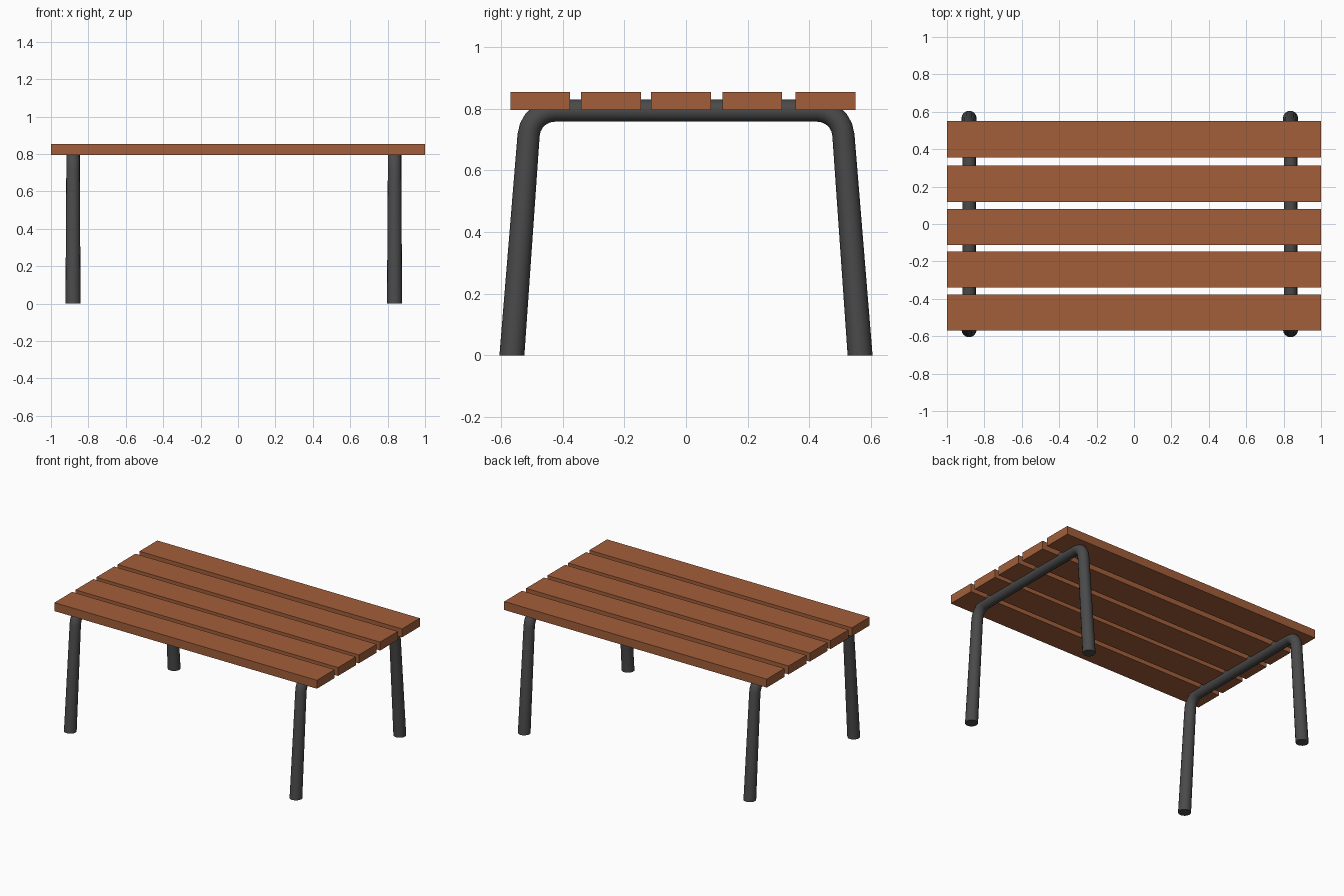
import bpy, bmesh, math
from mathutils import Vector

if "Cube" in bpy.data.objects:
    bpy.data.objects.remove(bpy.data.objects["Cube"])


def material(name, rgb):
    m = bpy.data.materials.new(name)
    m.diffuse_color = (*rgb, 1)
    m.use_nodes = True
    m.node_tree.nodes["Principled BSDF"].inputs["Base Color"].default_value = m.diffuse_color
    return m


wood = material("brown wood", (0.36, 0.112, 0.042))
metal = material("dark metal", (0.068, 0.068, 0.068))


def add_object(name, bm, mat):
    bmesh.ops.recalc_face_normals(bm, faces=bm.faces[:])
    me = bpy.data.meshes.new(name)
    bm.to_mesh(me)
    bm.free()
    me.materials.append(mat)
    ob = bpy.data.objects.new(name, me)
    bpy.context.collection.objects.link(ob)
    return ob


# table top slats
Z0, Z1, WIDTH = 0.796, 0.854, 0.194
for i, y in enumerate((-0.473, -0.243, -0.016, 0.215, 0.453)):
    bm = bmesh.new()
    bmesh.ops.create_cube(bm, size=1)
    for v in bm.verts:
        v.co = (v.co.x * 2, v.co.y * WIDTH + y, v.co.z * (Z1 - Z0) + (Z0 + Z1) / 2)
    add_object(f"slat_{i + 1}", bm, wood)

# bent tube frames: (y, z, radius, tilt of the cross-section) along one half
SIDES, BEND, TILT = 16, 0.085, math.radians(4.5)
half = [(-0.565, 0.0, 0.0405, math.pi)]
for k in range(6):
    a = math.pi - TILT + (math.pi / 2 - math.pi + TILT) * k / 5
    half.append((-0.426 + BEND * math.cos(a), 0.709 + BEND * math.sin(a), 0.036, a))
path = half + [(-y, z, r, math.pi - a) for y, z, r, a in reversed(half)]


def tube_frame(name, x):
    bm = bmesh.new()
    rings = []
    for y, z, r, a in path:
        out = Vector((0, math.cos(a), math.sin(a)))
        rings.append([bm.verts.new(Vector((x, y, z)) + out * r * math.cos(t) + Vector((r * math.sin(t), 0, 0)))
                      for t in (2 * math.pi * j / SIDES for j in range(SIDES))])
    for p, q in zip(rings, rings[1:]):
        for j in range(SIDES):
            n = (j + 1) % SIDES
            bm.faces.new((p[j], p[n], q[n], q[j]))
    bm.faces.new(rings[0])
    bm.faces.new(rings[-1])
    ob = add_object(name, bm, metal)
    bpy.ops.object.select_all(action='DESELECT')
    ob.select_set(True)
    bpy.context.view_layer.objects.active = ob
    bpy.ops.object.shade_smooth_by_angle(angle=math.radians(40))


tube_frame("left_leg_frame", -0.882)
tube_frame("right_leg_frame", 0.837)
